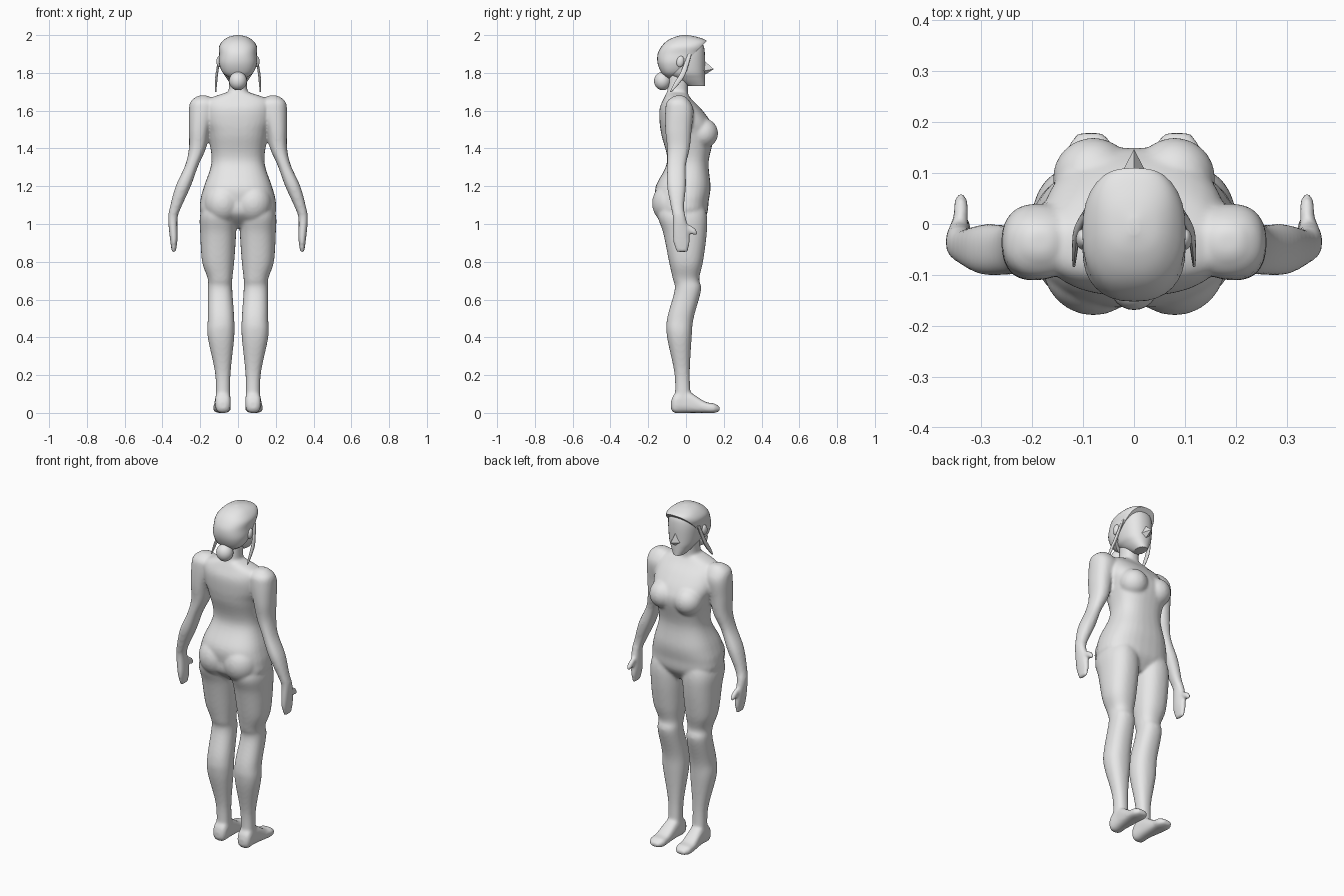
import bpy, bmesh, math
from mathutils import Matrix

default_cube = bpy.data.objects.get("Cube")
if default_cube:
    bpy.data.objects.remove(default_cube)

shade = .8
grey = bpy.data.materials.new("plain grey")
grey.use_nodes = True
grey.diffuse_color = (shade, shade, shade, 1)
grey.node_tree.nodes["Principled BSDF"].inputs["Base Color"].default_value = grey.diffuse_color


def spline(before, start, end, after, t):
    """Smooth curve through start and end, guided by their neighbours."""
    leave, arrive = (end - before) / 2, (after - start) / 2
    bend = end - start
    return start + t * (leave + t * (3 * bend - 2 * leave - arrive
                                     + t * (leave + arrive - 2 * bend)))


def smooth_rows(sections, steps=6):
    """Fill in extra cross-sections between the given ones."""
    padded = [sections[0], *sections, sections[-1]]
    rows = []
    for four in zip(padded, padded[1:], padded[2:], padded[3:]):
        for step in range(steps):
            rows.append([spline(*values, step / steps) for values in zip(*four)])
    return rows + [sections[-1]]


def rounded(low, high, wave, power):
    """Place a sine or cosine value on a rounded-square outline."""
    reach = math.copysign(abs(wave) ** (2 / power), wave)
    return (low + high) / 2 + (high - low) / 2 * reach


def loft(bm, sections, side=1, power=2.3, sides=32, lengthwise=False):
    """Skin sections of (level, inner, outer, back, front) stacked along z.
    Lengthwise ones are (y, inner, outer, bottom, top), stacked along y."""
    rings = []
    for level, inner, outer, low, high in smooth_rows(sections):
        ring = []
        for k in range(sides):
            angle = math.tau * k / sides
            across = side * rounded(inner, outer, math.cos(angle), power)
            depth = rounded(low, high, math.sin(angle), power)
            place = (across, level, depth) if lengthwise else (across, depth, level)
            ring.append(bm.verts.new(place))
        rings.append(ring)
    for lower, upper in zip(rings, rings[1:]):
        for k in range(sides):
            bm.faces.new((lower[k - 1], lower[k], upper[k], upper[k - 1]))
    bm.faces.new(rings[0])
    bm.faces.new(rings[-1])


def centred(sections):
    """Turn (level, half width, back, front) into symmetric loft sections."""
    return [(level, -half, half, back, front) for level, half, back, front in sections]


def ball(bm, centre, radii, tilt=0):
    matrix = (Matrix.Translation(centre) @ Matrix.Rotation(tilt, 4, "X")
              @ Matrix.Diagonal((*radii, 1)))
    bmesh.ops.create_uvsphere(bm, u_segments=24, v_segments=16, radius=1, matrix=matrix)


def finish(name, bm):
    """Turn the working mesh into a smooth-shaded object with sharp creases."""
    bmesh.ops.recalc_face_normals(bm, faces=bm.faces[:])
    mesh = bpy.data.meshes.new(name)
    bm.to_mesh(mesh)
    bm.free()
    mesh.materials.append(grey)
    mesh.shade_smooth()
    mesh.set_sharp_from_angle(angle=math.radians(40))
    obj = bpy.data.objects.new(name, mesh)
    bpy.context.collection.objects.link(obj)
    return obj


# Body: torso, neck and limbs fused into one smooth skin
figure = bmesh.new()
torso = [
    (.98, .07, -.07, .06), (1.05, .19, -.15, .11), (1.12, .2, -.16, .12),
    (1.2, .18, -.16, .13), (1.33, .14, -.1, .12), (1.47, .16, -.13, .15),
    (1.54, .18, -.14, .13), (1.61, .18, -.14, .08), (1.66, .16, -.12, .03),
    (1.7, .05, -.1, 0)]
neck = [(1.6, .07, -.12, .03), (1.7, .05, -.1, .01), (1.8, .05, -.09, .02)]
loft(figure, centred(torso), power=2.5)
loft(figure, centred(neck))

leg = [
    (1.14, .04, .16, -.12, .08), (1.05, .01, .2, -.15, .11), (.95, .01, .2, -.12, .11),
    (.8, .02, .19, -.09, .09), (.71, .03, .16, -.07, .07), (.65, .03, .16, -.06, .08),
    (.5, .02, .16, -.1, .04), (.4, .02, .16, -.1, .03), (.2, .04, .12, -.06, .02),
    (.03, .04, .12, -.06, .03)]
foot = [
    (-.08, .06, .1, .02, .06), (-.06, .04, .12, 0, .1), (0, .04, .12, 0, .12),
    (.1, .04, .13, 0, .06), (.15, .04, .13, 0, .05), (.18, .06, .11, .01, .03)]
arm = [
    (1.68, .16, .21, -.06, -.01), (1.65, .12, .25, -.1, .02), (1.6, .12, .26, -.11, .04),
    (1.5, .15, .26, -.11, .03), (1.4, .17, .26, -.1, .02), (1.31, .21, .28, -.1, 0),
    (1.2, .25, .33, -.1, 0), (1.09, .3, .36, -.08, -.01), (1.03, .32, .37, -.07, 0),
    (.92, .32, .36, -.07, .02), (.85, .33, .35, -.05, .01)]
for side in (1, -1):
    loft(figure, leg, side)
    loft(figure, foot, side, power=2.8, lengthwise=True)
    loft(figure, arm, side)
    # Thumb, chest and hip volumes
    ball(figure, (side * .34, .025, .97), (.015, .047, .02), tilt=-.6)
    ball(figure, (side * .08, .09, 1.48), (.08, .08, .08))
    ball(figure, (side * .08, -.08, 1.11), (.1, .1, .11))
body = finish("body", figure)
fuse = body.modifiers.new("fuse", "REMESH")
fuse.mode = "VOXEL"
fuse.voxel_size = .008
fuse.use_smooth_shade = True
soften = body.modifiers.new("soften", "SMOOTH")
soften.factor = .5
soften.iterations = 8

# Face with a flat chin
face = bmesh.new()
loft(face, centred([
    (1.73, .03, .01, .1), (1.77, .06, -.06, .1), (1.81, .08, -.1, .1),
    (1.9, .09, -.12, .1), (1.95, .08, -.1, .09), (1.97, .06, -.06, .06)]))
finish("face", face)

# Wedge nose
nose = bmesh.new()
bridge, tip, base, root = (0, .09, 1.87), (0, .147, 1.82), (0, .1, 1.79), (0, .06, 1.82)
for corner in (bridge, tip, base, root, (.03, .09, 1.81), (-.03, .09, 1.81)):
    nose.verts.new(corner)
bmesh.ops.convex_hull(nose, input=nose.verts[:])
finish("nose", nose)

# Swept-back hair, sliced along a slanted hairline
hair = bmesh.new()
loft(hair, centred([
    (1.77, .04, -.1, -.03), (1.8, .08, -.13, 0), (1.85, .1, -.15, .05),
    (1.9, .1, -.15, .09), (1.94, .1, -.13, .11), (1.97, .08, -.1, .11),
    (1.99, .05, -.06, .06), (2, .01, -.02, .01)]), power=2.4)
cut = bmesh.ops.bisect_plane(hair, geom=hair.verts[:] + hair.edges[:] + hair.faces[:],
                             plane_co=(0, 0, 1.86), plane_no=(0, -1, 1), clear_inner=True)
rim = [item for item in cut["geom_cut"] if isinstance(item, bmesh.types.BMEdge)]
bmesh.ops.contextual_create(hair, geom=rim)
finish("hair", hair)

bun = bmesh.new()
ball(bun, (0, -.124, 1.757), (.047, .045, .049))
finish("hair_bun", bun)

# Ears and loose side locks
lock = [
    (1.9, .09, .1, .01, .03), (1.8, .105, .118, -.03, 0),
    (1.75, .11, .122, -.06, -.03), (1.7, .115, .121, -.085, -.075)]
for side, label in ((1, "left"), (-1, "right")):
    ear = bmesh.new()
    ball(ear, (side * .1, -.03, 1.86), (.014, .02, .03), tilt=-.2)
    finish(label + "_ear", ear)
    strand = bmesh.new()
    loft(strand, lock, side, sides=12)
    finish(label + "_hair_lock", strand)
